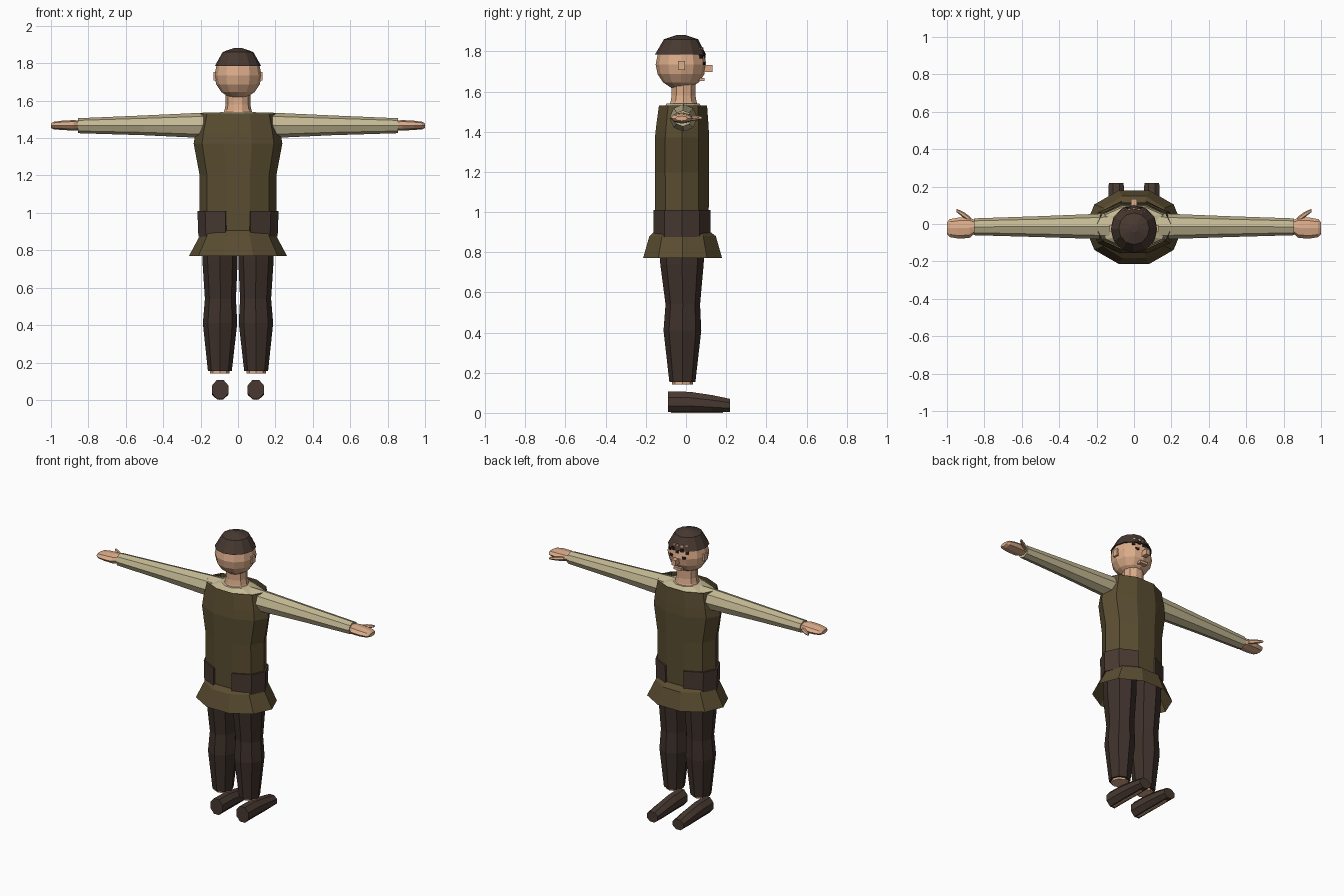
import bpy, bmesh, math
from mathutils import Vector


def mat(name, r, g, b):
    lin = [((c / 255 + 0.055) / 1.055) ** 2.4 for c in (r, g, b)]
    m = bpy.data.materials.new(name)
    m.diffuse_color = (*lin, 1)
    return m


SKIN = mat("skin", 220, 172, 138)
CREAM = mat("cream_cloth", 196, 185, 148)
OLIVE = mat("olive_cloth", 90, 77, 49)
LEATHER = mat("brown_leather", 72, 57, 49)
TROUSER = mat("dark_trouser", 62, 49, 43)
DARK = mat("dark_hair", 40, 30, 27)


def finish(bm, name, material):
    bmesh.ops.recalc_face_normals(bm, faces=bm.faces)
    me = bpy.data.meshes.new(name)
    bm.to_mesh(me)
    bm.free()
    ob = bpy.data.objects.new(name, me)
    me.materials.append(material)
    bpy.context.collection.objects.link(ob)
    return ob


def loft(name, material, rings, n=8, axis='Z', turn=0.0, caps=(True, True), side=1):
    """Rings are (position along axis, centre u, centre v, radius u, radius v)."""
    bm = bmesh.new()
    loops = []
    for t, cu, cv, ru, rv in rings:
        loop = []
        for i in range(n):
            a = 2 * math.pi * (i + turn) / n
            u, v = cu + ru * math.cos(a), cv + rv * math.sin(a)
            co = {'Z': (side * u, v, t), 'X': (side * t, u, v), 'Y': (side * u, t, v)}[axis]
            loop.append(bm.verts.new(co))
        loops.append(loop)
    for a, b in zip(loops, loops[1:]):
        for i in range(n):
            j = (i + 1) % n
            bm.faces.new((a[i], a[j], b[j], b[i]))
    if caps[0]:
        bm.faces.new(loops[0])
    if caps[1]:
        bm.faces.new(loops[-1])
    return finish(bm, name, material)


def box(name, material, loc, size, rot=0.0):
    bm = bmesh.new()
    bmesh.ops.create_cube(bm, size=1)
    for v in bm.verts:
        v.co = Vector(v.co[i] * size[i] for i in range(3))
    ob = finish(bm, name, material)
    ob.location = loc
    ob.rotation_euler.z = rot
    return ob


# Tunic body, open at the neck, with flared skirt
loft("tunic", OLIVE, [
    (0.88, 0, -0.02, 0.19, 0.14), (1.01, 0, -0.02, 0.205, 0.14),
    (1.20, 0, -0.02, 0.205, 0.142), (1.37, 0, -0.02, 0.237, 0.142),
    (1.43, 0, -0.018, 0.228, 0.137), (1.53, 0, -0.015, 0.205, 0.126)],
    n=10, caps=(True, False))
loft("tunic_skirt", OLIVE, [
    (0.905, 0, -0.02, 0.19, 0.142), (0.88, 0, -0.017, 0.203, 0.174),
    (0.77, 0, -0.017, 0.262, 0.207)], n=10, caps=(True, False))

# Shirt yoke inside the tunic collar
loft("shirt_yoke", CREAM, [
    (1.46, 0, -0.015, 0.20, 0.12), (1.51, 0, -0.015, 0.185, 0.112),
    (1.54, 0, -0.015, 0.09, 0.085)], n=10)

# Neck and head
loft("neck", SKIN, [
    (1.50, 0, -0.012, 0.09, 0.085), (1.55, 0, -0.012, 0.072, 0.068),
    (1.58, 0, -0.012, 0.066, 0.062), (1.65, 0, -0.012, 0.066, 0.062)], n=10)
bm = bmesh.new()
bmesh.ops.create_uvsphere(bm, u_segments=12, v_segments=8, radius=0.126)
head = finish(bm, "head", SKIN)
head.location = (0, -0.025, 1.735)

# Cap
loft("cap", LEATHER, [
    (1.785, 0, -0.027, 0.124, 0.127), (1.86, 0, -0.025, 0.082, 0.085),
    (1.882, 0, -0.025, 0.02, 0.02)], n=12)

# Face
box("nose", SKIN, (0, 0.11, 1.715), (0.03, 0.045, 0.036))
box("mouth", SKIN, (0, 0.075, 1.66), (0.055, 0.035, 0.016))
for i, x in enumerate((-0.06, -0.03, 0, 0.03, 0.06)):
    y = -0.025 + math.sqrt(0.122 ** 2 - x * x)
    turn = -math.asin(x / 0.122)
    box("fringe", DARK, (x, y - 0.012, 1.775 + 0.012 * (i % 2)), (0.02, 0.022, 0.02), turn)
    box("brow_highlight", SKIN, (x * 0.8, y - 0.022, 1.812), (0.014, 0.024, 0.014), turn)

# Paired parts
for s, label in ((-1, "left"), (1, "right")):
    box(label + "_eye", DARK, (s * 0.044, 0.083, 1.74), (0.024, 0.018, 0.016), -s * 0.37)
    box(label + "_ear", SKIN, (s * 0.12, -0.022, 1.73), (0.022, 0.034, 0.045))

    # Sleeve
    loft(label + "_sleeve", CREAM, [
        (0.09, -0.013, 1.475, 0.075, 0.063), (0.20, -0.013, 1.468, 0.067, 0.067),
        (0.50, -0.014, 1.468, 0.056, 0.053), (0.855, -0.015, 1.466, 0.045, 0.04)],
        n=8, axis='X', side=s)

    # Hand and thumb
    loft(label + "_hand", SKIN, [
        (0.85, -0.015, 1.468, 0.035, 0.026), (0.88, -0.02, 1.468, 0.055, 0.028),
        (0.94, -0.022, 1.468, 0.056, 0.025), (0.985, -0.022, 1.467, 0.048, 0.02),
        (1.0, -0.022, 1.466, 0.032, 0.012)], n=8, axis='X', side=s)
    loft(label + "_thumb", SKIN, [
        (0.875, 0.022, 1.466, 0.016, 0.014), (0.91, 0.048, 1.468, 0.016, 0.013),
        (0.948, 0.072, 1.47, 0.009, 0.008)], n=6, axis='X', side=s)

    # Half belt wrapping the hip, open at front and back centre
    bm = bmesh.new()
    cols = []
    for k in (-2, -1, 0, 1, 2):
        a = math.radians(36 * k)
        cols.append([bm.verts.new((s * rx * math.cos(a), -0.02 + ry * math.sin(a), z))
                     for rx, ry, z in ((0.195, 0.132, 0.875), (0.212, 0.149, 0.875),
                                       (0.217, 0.15, 1.01), (0.195, 0.132, 1.01))])
    for a, b in zip(cols, cols[1:]):
        for i in range(4):
            j = (i + 1) % 4
            bm.faces.new((a[i], a[j], b[j], b[i]))
    bm.faces.new(cols[0])
    bm.faces.new(cols[-1])
    finish(bm, label + "_belt", LEATHER)

    # Trouser leg and ankle
    loft(label + "_trouser_leg", TROUSER, [
        (0.155, 0.097, -0.018, 0.064, 0.065), (0.41, 0.096, -0.018, 0.092, 0.094),
        (0.54, 0.094, -0.016, 0.083, 0.086), (0.74, 0.096, -0.02, 0.094, 0.108),
        (0.90, 0.096, -0.02, 0.092, 0.115)], n=8, side=s)
    loft(label + "_ankle", SKIN, [
        (0.142, 0.097, -0.018, 0.052, 0.052), (0.2, 0.097, -0.018, 0.052, 0.052)],
        n=8, side=s)

    # Shoe with a pale strip along the sole
    loft(label + "_shoe", LEATHER, [
        (-0.09, 0.095, 0.056, 0.047, 0.055), (0.02, 0.095, 0.055, 0.047, 0.054),
        (0.13, 0.095, 0.046, 0.047, 0.046), (0.218, 0.095, 0.037, 0.043, 0.036)],
        n=8, axis='Y', turn=0.5, side=s)
    box(label + "_sole_strip", SKIN, (s * 0.095, 0.055, 0.003), (0.014, 0.26, 0.006))
